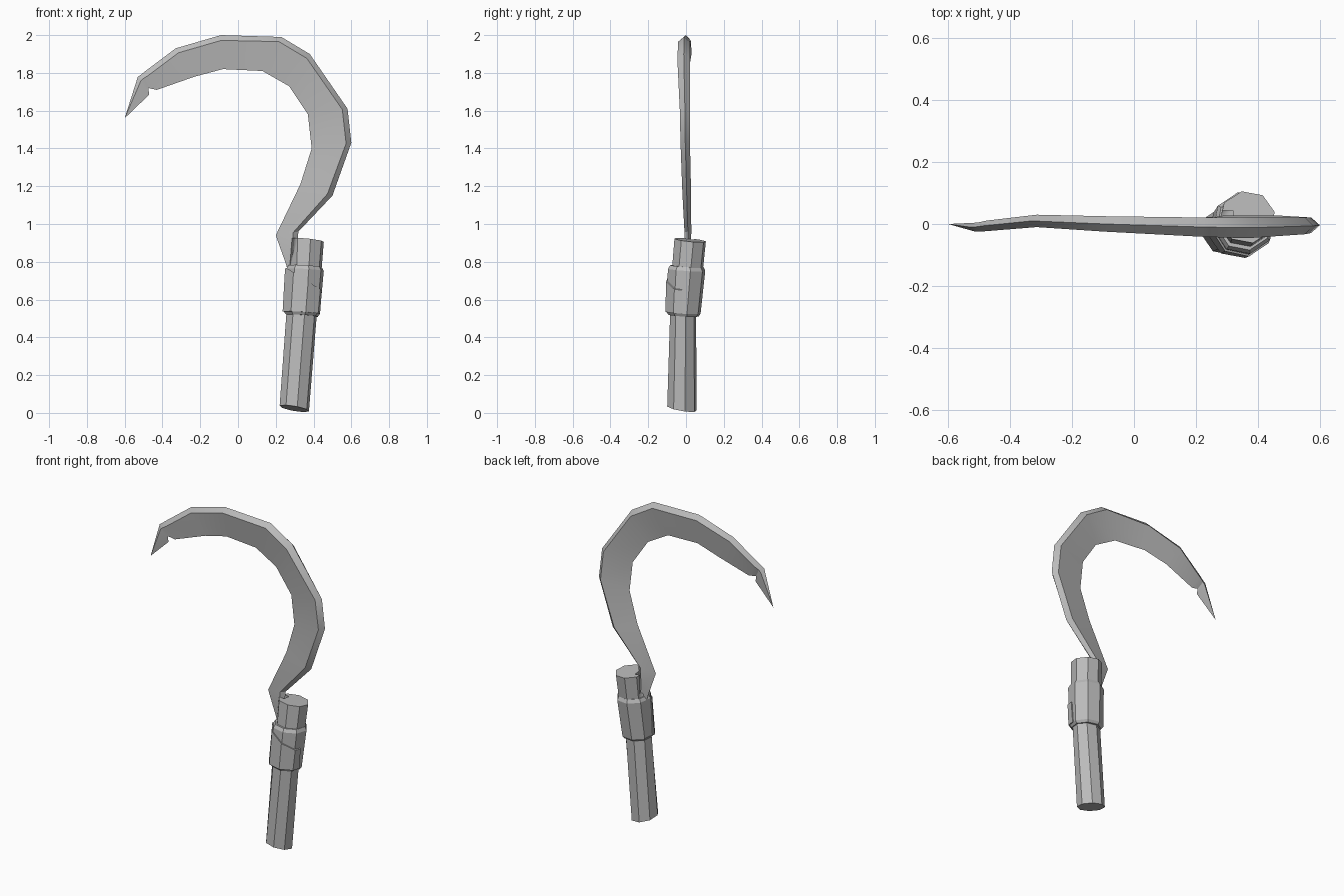
import bpy
import bmesh
from math import sin, cos, tau, radians
from mathutils import Vector

cube = bpy.data.objects.get("Cube")
if cube:
    bpy.data.objects.remove(cube, do_unlink=True)

grey = bpy.data.materials.new("plain grey")
grey.use_nodes = True
GREY = (0.5, 0.5, 0.5, 1)
grey.diffuse_color = GREY
grey.node_tree.nodes["Principled BSDF"].inputs["Base Color"].default_value = GREY


def finish(name, bm):
    """Turn a bmesh into a shaded, coloured object."""
    bmesh.ops.recalc_face_normals(bm, faces=bm.faces)
    mesh = bpy.data.meshes.new(name)
    bm.to_mesh(mesh)
    bm.free()
    mesh.materials.append(grey)
    obj = bpy.data.objects.new(name, mesh)
    bpy.context.collection.objects.link(obj)
    bpy.ops.object.select_all(action='DESELECT')
    obj.select_set(True)
    bpy.context.view_layer.objects.active = obj
    bpy.ops.object.shade_smooth_by_angle(angle=radians(25))
    return obj


def loft(rings, tip=None):
    """Skin a list of equal-sized rings; the start may end in a point."""
    bm = bmesh.new()
    loops = [[bm.verts.new(p) for p in ring] for ring in rings]
    n = len(loops[0])
    for a, b in zip(loops, loops[1:]):
        for i in range(n):
            j = (i + 1) % n
            bm.faces.new((a[i], a[j], b[j], b[i]))
    if tip:
        point = bm.verts.new(tip)
        for i in range(n):
            bm.faces.new((point, loops[0][i], loops[0][(i + 1) % n]))
    else:
        bm.faces.new(loops[0])
    bm.faces.new(loops[-1])
    return bm


def octagon(x, y, z, rx, ry, tilt=0.06):
    """Slightly tilted eight-sided ring."""
    ring = []
    for i in range(8):
        a = tau * i / 8 + 0.2
        dx, dy = rx * cos(a), ry * sin(a)
        ring.append((x + dx, y + dy, z - tilt * (dx + dy)))
    return ring


# Blade: spine x, z, edge x, z, sideways offset, half thickness
stations = [
    (-0.53, 1.78, -0.47, 1.685, -0.01, 0.014),
    (-0.515, 1.79, -0.475, 1.72, -0.01, 0.015),
    (-0.49, 1.81, -0.43, 1.71, -0.006, 0.017),
    (-0.33, 1.93, -0.23, 1.78, 0.01, 0.02),
    (-0.09, 2.00, -0.08, 1.82, 0.0, 0.025),
    (0.23, 1.99, 0.13, 1.81, -0.01, 0.031),
    (0.38, 1.90, 0.27, 1.73, -0.012, 0.034),
    (0.58, 1.61, 0.37, 1.58, -0.006, 0.027),
    (0.60, 1.43, 0.39, 1.40, -0.004, 0.025),
    (0.50, 1.15, 0.33, 1.21, 0.004, 0.023),
    (0.32, 0.96, 0.20, 0.94, 0.01, 0.018),
    (0.31, 0.86, 0.25, 0.80, 0.01, 0.015),
    (0.31, 0.70, 0.28, 0.70, 0.01, 0.012),
]
sections = []
for ox, oz, ix, iz, y, half in stations:
    spine, edge = Vector((ox, y, oz)), Vector((ix, y, iz))
    across = edge - spine
    shoulder = spine + across.normalized() * min(0.028, across.length * 0.3)
    side = Vector((0, half, 0))
    sections.append([spine, shoulder - side, edge, shoulder + side])
finish("blade", loft(sections, tip=(-0.6, 0, 1.56)))

# Grip, with a slanted butt
finish("grip", loft([
    octagon(0.298, -0.022, 0.023, 0.079, 0.079, 0.17),
    octagon(0.338, -0.015, 0.54, 0.082, 0.070),
]))

# Collar with bevelled lips
collar_rings = [
    (0.338, -0.013, 0.515, 0.086, 0.082),
    (0.338, -0.013, 0.53, 0.097, 0.092),
    (0.355, 0.003, 0.757, 0.101, 0.101),
    (0.356, 0.004, 0.777, 0.09, 0.09),
]
finish("collar", loft([octagon(*r) for r in collar_rings]))

# Overlapping wrap: lower front of the collar, cut along a diagonal
wrap = loft([octagon(x, y, z, rx * 1.07, ry * 1.07)
             for x, y, z, rx, ry in collar_rings[1:3]])
for point, normal in (((0.26, -0.08, 0.765), (0.63, 0, 1)),
                      ((0.35, -0.02, 0.6), (0, 1, 0))):
    cut = bmesh.ops.bisect_plane(
        wrap, geom=wrap.verts[:] + wrap.edges[:] + wrap.faces[:],
        plane_co=point, plane_no=normal, clear_outer=True)
    rim = [e for e in cut["geom_cut"] if isinstance(e, bmesh.types.BMEdge)]
    bmesh.ops.holes_fill(wrap, edges=rim)
finish("collar_wrap", wrap)

# Wooden end above the collar, slotted for the blade
end = finish("handle_end", loft([
    octagon(0.357, 0.006, 0.74, 0.085, 0.083),
    octagon(0.366, 0.022, 0.915, 0.09, 0.085, 0.1),
]))
bm = bmesh.new()
bmesh.ops.create_cube(bm, size=1)
bmesh.ops.scale(bm, vec=(0.2, 0.05, 0.3), verts=bm.verts)
bmesh.ops.translate(bm, vec=(0.22, 0.018, 0.95), verts=bm.verts)
cutter = finish("slot_cutter", bm)
cutter.hide_render = True
slot = end.modifiers.new("slot", 'BOOLEAN')
slot.object = cutter
slot.operation = 'DIFFERENCE'
slot.solver = 'EXACT'
bpy.context.view_layer.objects.active = end
bpy.ops.object.modifier_apply(modifier=slot.name)
bpy.data.objects.remove(cutter, do_unlink=True)
